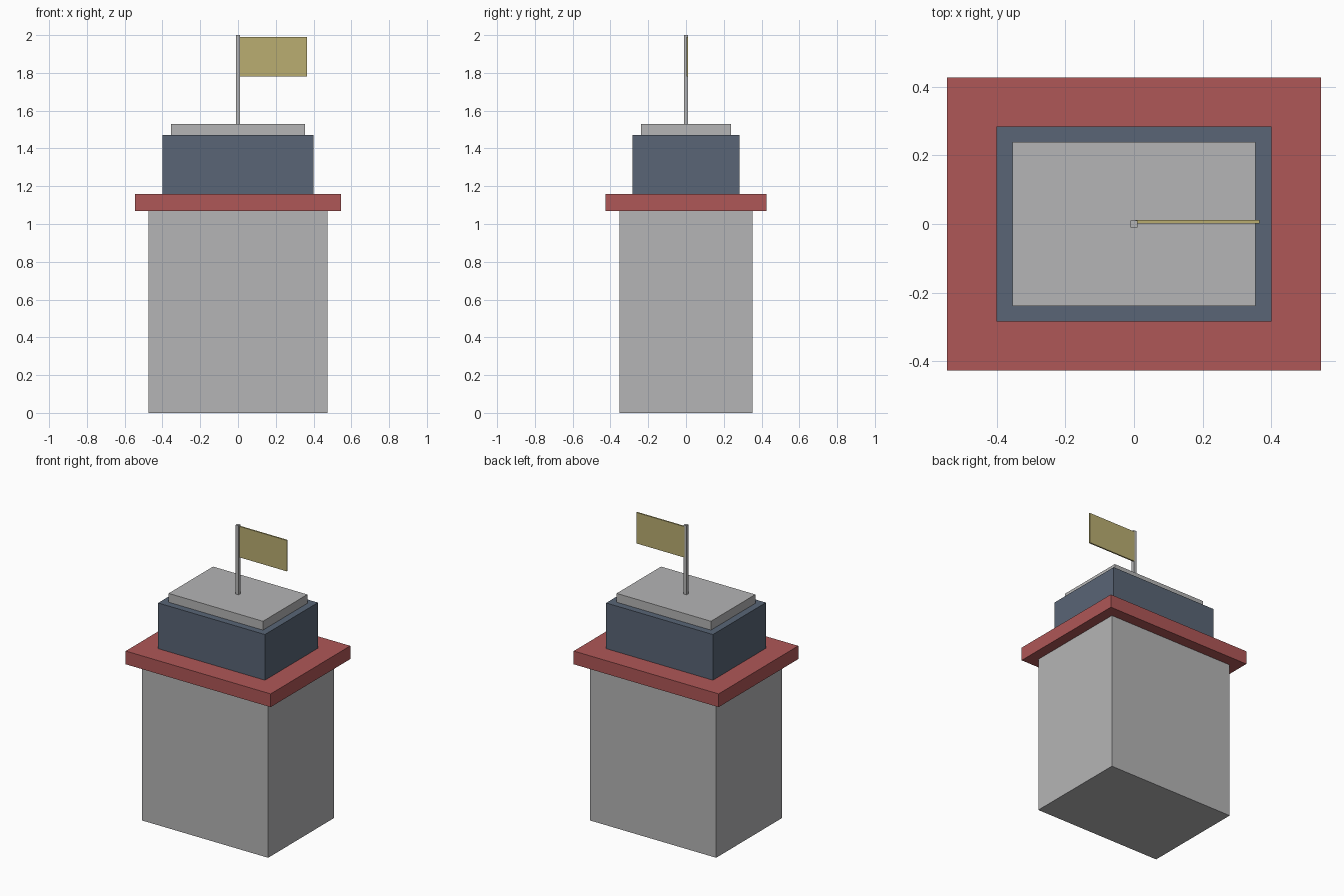
import bpy

if "Cube" in bpy.data.objects:
    bpy.data.objects.remove(bpy.data.objects["Cube"])


def material(name, rgb):
    m = bpy.data.materials.new(name)
    m.diffuse_color = (*rgb, 1.0)
    m.use_nodes = True
    m.node_tree.nodes["Principled BSDF"].inputs["Base Color"].default_value = m.diffuse_color
    return m


grey = material("light grey", (0.46, 0.46, 0.465))
red = material("brick red", (0.43, 0.095, 0.095))
blue = material("slate blue", (0.10, 0.13, 0.18))
yellow = material("straw yellow", (0.49, 0.42, 0.165))


def box(name, x, y, z, mat):
    """Flat-faced box spanning the given (min, max) ranges."""
    bpy.ops.mesh.primitive_cube_add(size=1)
    ob = bpy.context.object
    ob.name = name
    ob.location = [(a + b) / 2 for a, b in (x, y, z)]
    ob.scale = [b - a for a, b in (x, y, z)]
    bpy.ops.object.transform_apply(location=True, rotation=False, scale=True)
    ob.data.materials.append(mat)
    return ob


def tier(name, half_x, half_y, z, mat):
    """Box centred on the vertical axis."""
    return box(name, (-half_x, half_x), (-half_y, half_y), z, mat)


# Stacked tower tiers
tier("tower_body", 0.473, 0.352, (0.0, 1.07), grey)
tier("balcony_slab", 0.544, 0.427, (1.07, 1.16), red)
tier("upper_cabin", 0.401, 0.284, (1.16, 1.47), blue)
tier("roof_cap", 0.354, 0.238, (1.47, 1.53), grey)

# Flagpole and flag
tier("flagpole", 0.01, 0.01, (1.53, 2.0), grey)
box("flag", (0.004, 0.365), (0.002, 0.0115), (1.78, 1.99), yellow)
